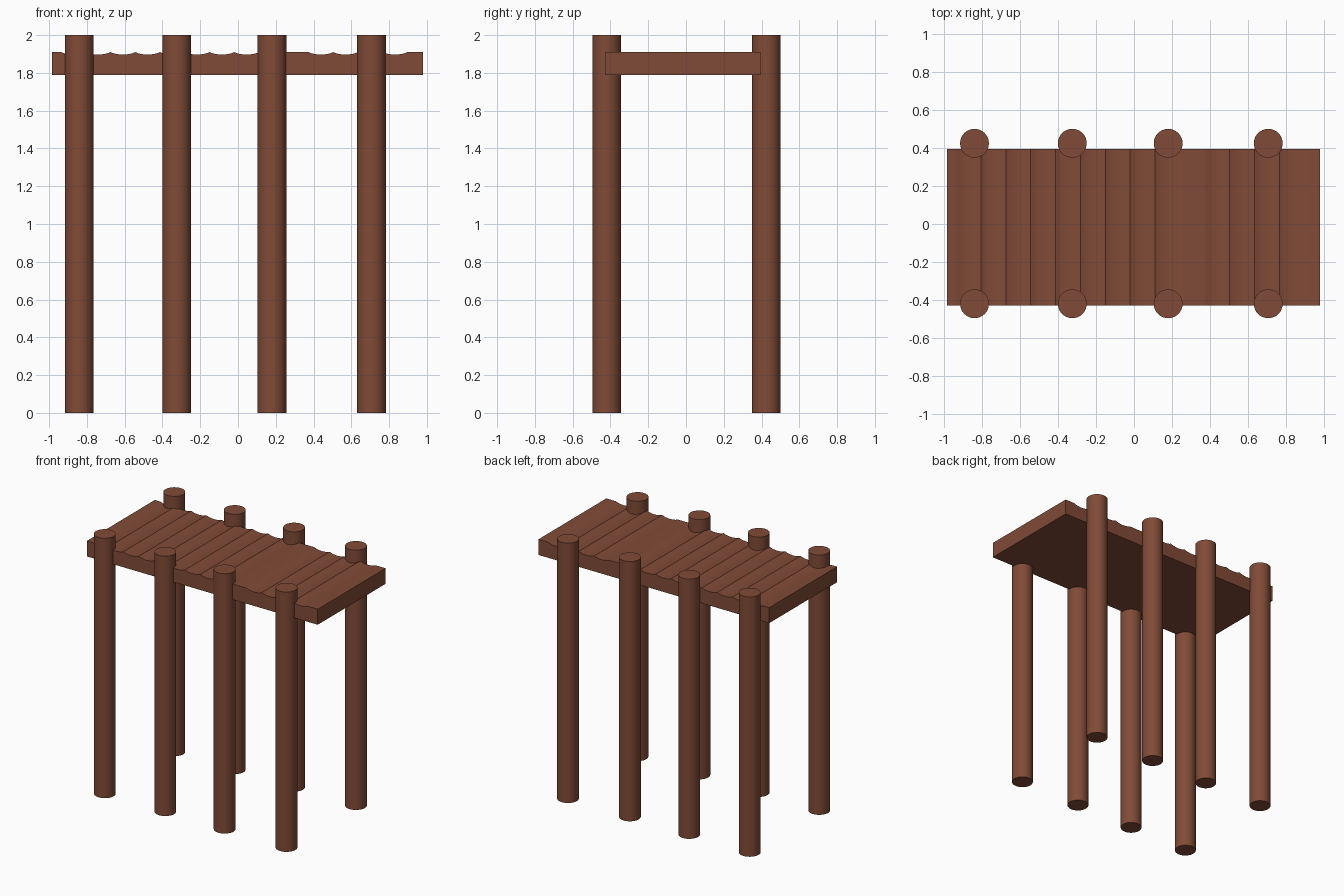
import bpy, bmesh, math

if "Cube" in bpy.data.objects:
    bpy.data.objects.remove(bpy.data.objects["Cube"])

wood = bpy.data.materials.new("brown_wood")
wood.diffuse_color = (0.22, 0.07, 0.038, 1)
wood.use_nodes = True
wood.node_tree.nodes["Principled BSDF"].inputs["Base Color"].default_value = wood.diffuse_color


def finish(obj):
    obj.data.materials.append(wood)
    bpy.ops.object.select_all(action='DESELECT')
    obj.select_set(True)
    bpy.context.view_layer.objects.active = obj
    bpy.ops.object.shade_smooth_by_angle(angle=math.radians(35))


# Deck: scalloped board profile in XZ, extruded along y
LEFT, RIGHT, BOTTOM, TOP = -0.985, 0.98, 1.79, 1.91
FRONT, BACK = -0.43, 0.395
PITCH, START, COUNT, STEPS, DEPTH = 0.131, -0.937, 14, 8, 0.013
FLAT_BOARD = 9
profile = [(LEFT, BOTTOM), (RIGHT, BOTTOM), (RIGHT, TOP)]
grooves = [(START, TOP)]
for board in range(COUNT):
    for s in range(1, STEPS + 1):
        t = s / STEPS
        dip = 0 if board == FLAT_BOARD else DEPTH * math.sin(math.pi * t) ** 0.7
        grooves.append((START + PITCH * (board + t), TOP - dip))
profile += grooves[::-1] + [(LEFT, TOP)]

bm = bmesh.new()
face = bm.faces.new([bm.verts.new((x, FRONT, z)) for x, z in profile])
ext = bmesh.ops.extrude_face_region(bm, geom=[face])
verts = [g for g in ext["geom"] if isinstance(g, bmesh.types.BMVert)]
bmesh.ops.translate(bm, verts=verts, vec=(0, BACK - FRONT, 0))
bmesh.ops.recalc_face_normals(bm, faces=bm.faces)
mesh = bpy.data.meshes.new("deck")
bm.to_mesh(mesh)
bm.free()
deck = bpy.data.objects.new("deck", mesh)
bpy.context.collection.objects.link(deck)
finish(deck)

# Posts: two rows of four round piles
for row, y in (("front", -0.42), ("back", 0.425)):
    for i, x in enumerate((-0.84, -0.325, 0.18, 0.707)):
        bpy.ops.mesh.primitive_cylinder_add(vertices=32, radius=0.076, depth=2,
                                            location=(x, y, 1))
        post = bpy.context.object
        post.name = f"{row}_post_{i + 1}"
        finish(post)
